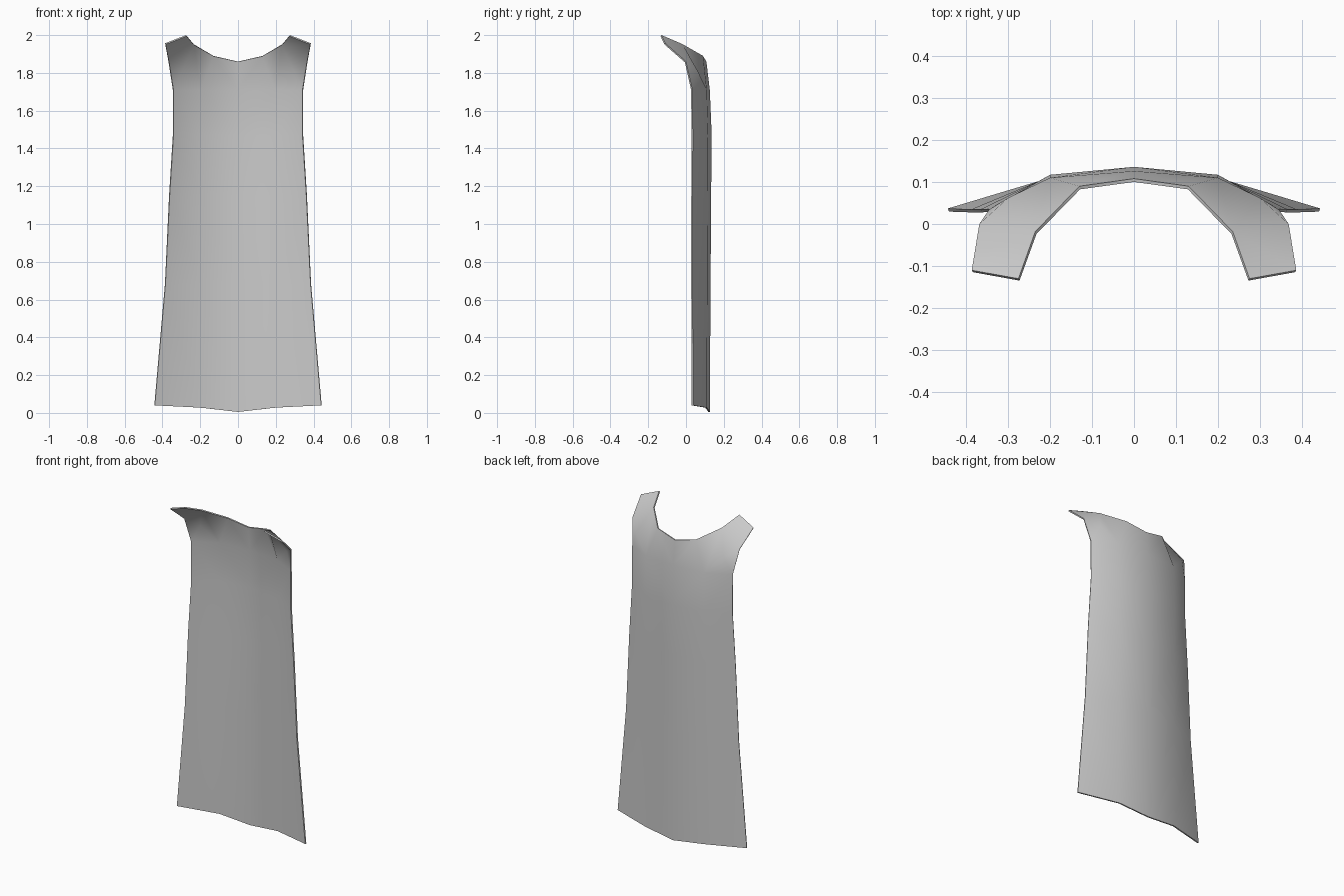
import bpy
import bmesh
import math

if "Cube" in bpy.data.objects:
    bpy.data.objects.remove(bpy.data.objects["Cube"])

cloth = bpy.data.materials.new("grey cloth")
cloth.diffuse_color = (0.6, 0.6, 0.6, 1)
cloth.use_nodes = True
cloth.node_tree.nodes["Principled BSDF"].inputs["Base Color"].default_value = cloth.diffuse_color

bm = bmesh.new()

# Cape body, right half: each row has centre, fold and side edge points
rows = [
    [(0, 0.126, 0.005), (0.20, 0.110, 0.028), (0.443, 0.037, 0.04)],
    [(0, 0.130, 0.68), (0.20, 0.113, 0.68), (0.387, 0.035, 0.68)],
    [(0, 0.133, 1.15), (0.20, 0.115, 1.15), (0.365, 0.035, 1.15)],
    [(0, 0.136, 1.47), (0.20, 0.117, 1.47), (0.345, 0.036, 1.47)],
    [(0, 0.126, 1.71), (0.20, 0.110, 1.71), (0.345, 0.034, 1.71)],
]
grid = [[bm.verts.new(p) for p in row] for row in rows]
for low, high in zip(grid, grid[1:]):
    for i in range(2):
        bm.faces.new((low[i], high[i], high[i + 1], low[i + 1]))
centre, fold, side = grid[-1]

# Neckline, shoulder tip and the bend of the shoulder
neck = [bm.verts.new(p) for p in
        [(0, 0.108, 1.86), (0.13, 0.090, 1.89), (0.235, -0.018, 1.952), (0.275, -0.13, 2.0)]]
tip = bm.verts.new((0.386, -0.11, 1.957))
arm = bm.verts.new((0.368, 0.0, 1.86))
bend = bm.verts.new((0.30, 0.062, 1.81))
for face in [(centre, neck[0], neck[1], fold), (fold, neck[1], neck[2], bend),
             (fold, bend, side), (bend, neck[2], arm, side), (neck[2], neck[3], tip, arm)]:
    bm.faces.new(face)
bmesh.ops.recalc_face_normals(bm, faces=bm.faces)
if sum(f.normal.y * f.calc_area() for f in bm.faces) < 0:
    bmesh.ops.reverse_faces(bm, faces=bm.faces)

mesh = bpy.data.meshes.new("cape")
bm.to_mesh(mesh)
bm.free()
mesh.materials.append(cloth)
cape = bpy.data.objects.new("cape", mesh)
bpy.context.collection.objects.link(cape)

# Mirror to the left half, then give the cloth its thickness
mirror = cape.modifiers.new("mirror", 'MIRROR')
mirror.use_clip = True
thick = cape.modifiers.new("thickness", 'SOLIDIFY')
thick.thickness = 0.008
thick.offset = -1

bpy.context.view_layer.objects.active = cape
cape.select_set(True)
bpy.ops.object.modifier_apply(modifier="mirror")
bpy.ops.object.modifier_apply(modifier="thickness")
bpy.ops.object.shade_smooth_by_angle(angle=math.radians(50))
